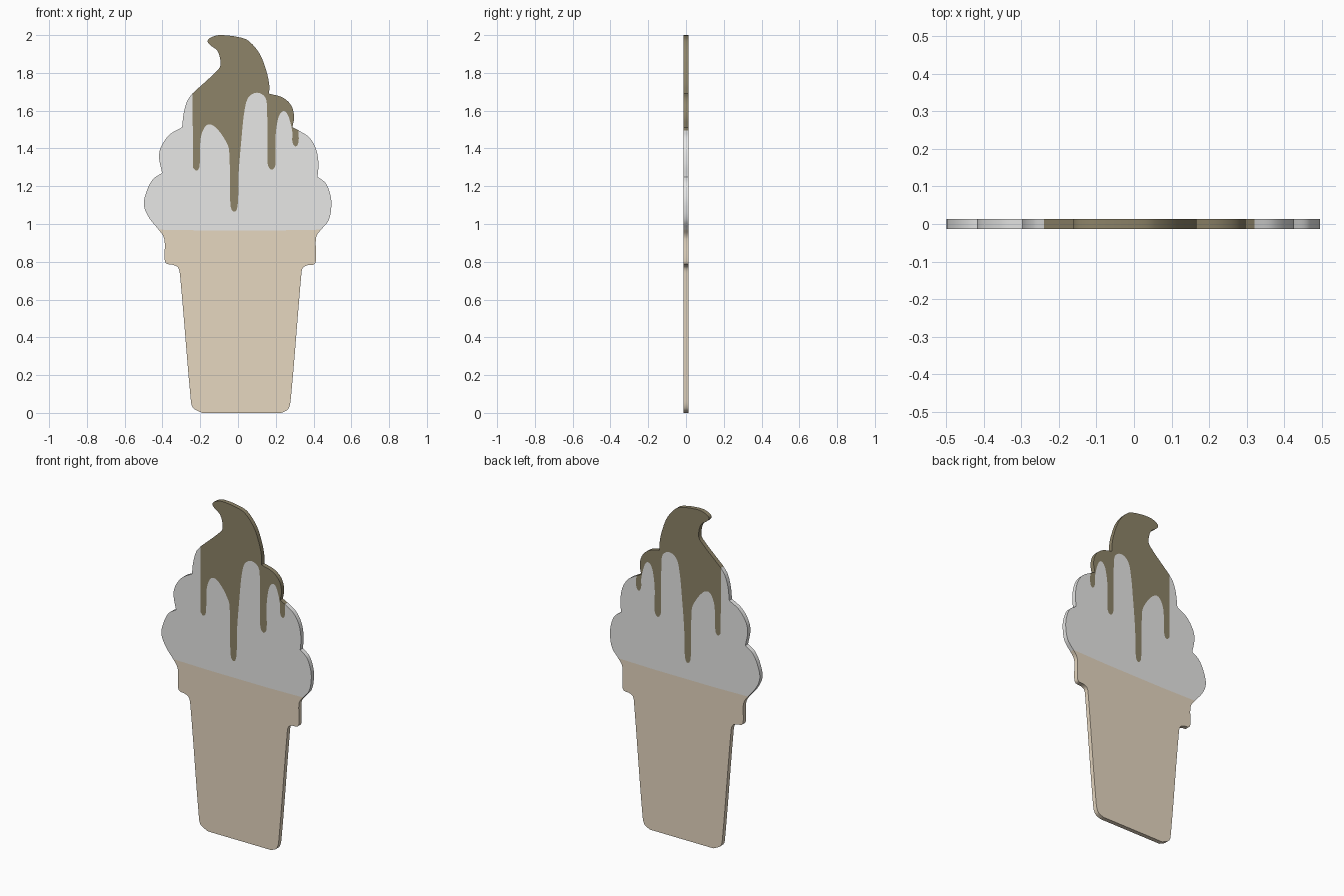
import bpy
from mathutils import Vector
from mathutils.geometry import interpolate_bezier

if "Cube" in bpy.data.objects:
    bpy.data.objects.remove(bpy.data.objects["Cube"])

HALF = 0.013  # half of the plate thickness


def smooth(pts, steps=6):
    """Smooth curve through the points."""
    p = [Vector((x, 0, z)) for x, z in pts]
    n = len(p)
    tan = [(p[min(i + 1, n - 1)] - p[max(i - 1, 0)]).normalized() for i in range(n)]
    out = [p[0]]
    for i in range(n - 1):
        h = (p[i + 1] - p[i]).length / 3
        out += interpolate_bezier(p[i], p[i] + tan[i] * h,
                                  p[i + 1] - tan[i + 1] * h, p[i + 1], steps + 1)[1:]
    return [(v.x, v.z) for v in out]


def chain(*runs):
    """Join smooth runs end to end, leaving a sharp corner at each joint."""
    out = []
    for r in runs:
        s = smooth(r)
        out += s[1:] if out else s
    return out


def material(name, rgb):
    m = bpy.data.materials.new(name)
    m.diffuse_color = (*rgb, 1)
    m.use_nodes = True
    m.node_tree.nodes["Principled BSDF"].inputs["Base Color"].default_value = m.diffuse_color
    return m


def plate(name, mat, paths):
    """Flat plate from counter-clockwise paths; rim walls only on outer paths."""
    loop, rim = [], []
    for path, outer in paths:
        loop += path[:-1]
        rim += [outer] * (len(path) - 1)
    n = len(loop)
    verts = [(x, -HALF, z) for x, z in loop] + [(x, HALF, z) for x, z in loop]
    faces = [list(range(n)), list(range(2 * n - 1, n - 1, -1))]
    for i in range(n):
        j = (i + 1) % n
        if rim[i]:
            faces.append([i, i + n, j + n, j])
    me = bpy.data.meshes.new(name)
    me.from_pydata(verts, [], faces)
    me.materials.append(mat)
    ob = bpy.data.objects.new(name, me)
    bpy.context.collection.objects.link(ob)
    bpy.ops.object.select_all(action='DESELECT')
    ob.select_set(True)
    bpy.context.view_layer.objects.active = ob
    bpy.ops.object.shade_smooth_by_angle(angle=0.6)


# Cone outline: down the left, along the base, up the right
cone_rim = chain(
    [(-.42, .97), (-.397, .938), (-.388, .905), (-.388, .81), (-.378, .79), (-.345, .784),
     (-.318, .77), (-.307, .73), (-.25, .07), (-.238, .027), (-.19, .0)],
    [(-.19, .0), (.23, .0)],
    [(.23, .0), (.265, .02), (.279, .07), (.335, .73), (.343, .767), (.365, .781),
     (.402, .786), (.412, .805), (.412, .92), (.42, .945), (.44, .97)])
cone_top = [(.44, .97), (.2, .966), (-.18, .966), (-.42, .97)]

# Cream outline: three swirl bulges on each side
cream_right = chain(
    [(.44, .97), (.48, 1.02), (.494, 1.09), (.49, 1.15), (.465, 1.215), (.421, 1.25)],
    [(.421, 1.25), (.426, 1.32), (.412, 1.40), (.375, 1.46), (.32, 1.496)])
cream_left = chain(
    [(-.24, 1.692), (-.267, 1.655), (-.287, 1.59), (-.296, 1.512)],
    [(-.296, 1.512), (-.36, 1.475), (-.404, 1.416), (-.418, 1.358), (-.402, 1.27)],
    [(-.402, 1.27), (-.45, 1.237), (-.485, 1.17), (-.498, 1.10), (-.472, 1.035), (-.42, .97)])

# Syrup outline: up the right, over the curled tip, down the left
syrup_rim = chain(
    [(.32, 1.496), (.288, 1.512)],
    [(.288, 1.512), (.297, 1.57), (.28, 1.63), (.235, 1.67), (.165, 1.69)],
    [(.165, 1.69), (.165, 1.74), (.15, 1.81), (.115, 1.90), (.055, 1.97), (0, 1.99),
     (-.09, 2.0), (-.13, 1.993), (-.16, 1.972), (-.15, 1.95), (-.108, 1.915),
     (-.092, 1.85), (-.103, 1.82), (-.24, 1.692)])

# Dripping edge shared by syrup and cream, left to right
drips = chain(
    [(-.24, 1.692), (-.239, 1.30)],
    [(-.239, 1.30), (-.22, 1.283), (-.204, 1.305), (-.198, 1.45), (-.177, 1.512),
     (-.15, 1.528), (-.114, 1.507), (-.07, 1.448), (-.047, 1.39), (-.04, 1.10),
     (-.02, 1.065), (-.002, 1.098), (.003, 1.263), (.018, 1.448), (.034, 1.597),
     (.055, 1.67), (.098, 1.695), (.14, 1.676), (.153, 1.63), (.156, 1.342),
     (.161, 1.305), (.18, 1.288), (.198, 1.315), (.198, 1.448), (.209, 1.544),
     (.225, 1.586), (.246, 1.597), (.267, 1.57), (.288, 1.485), (.288, 1.437),
     (.304, 1.411), (.32, 1.432), (.32, 1.496)])

wafer = material("wafer_tan", (.79, .68, .53))
white = material("cream_white", (.80, .80, .79))
brown = material("syrup_brown", (.27, .23, .14))

plate("cone", wafer, [(cone_rim, True), (cone_top, False)])
plate("cream", white, [(cone_top[::-1], False), (cream_right, True),
                       (drips[::-1], False), (cream_left, True)])
plate("syrup", brown, [(syrup_rim, True), (drips, False)])
